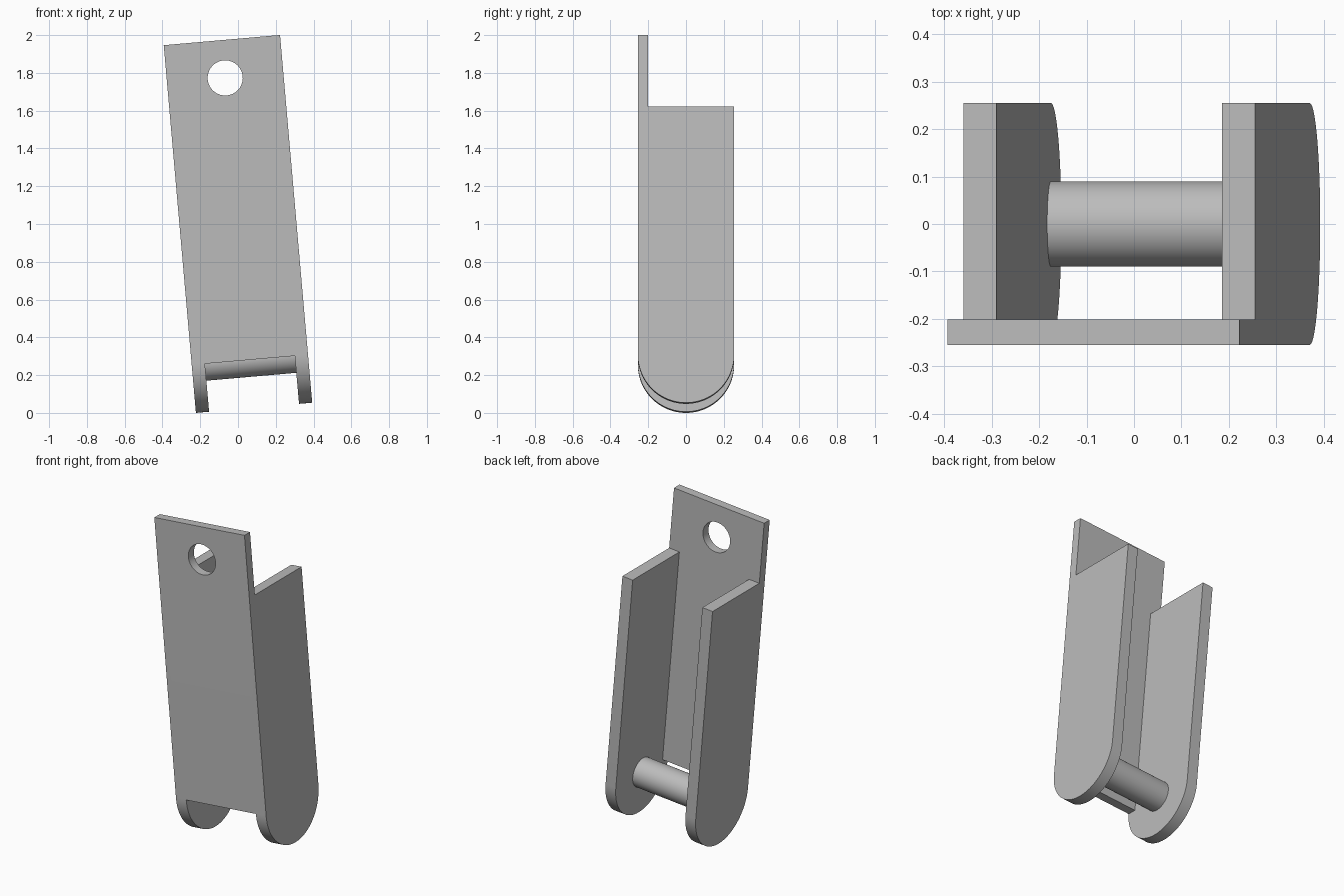
import bpy, bmesh, math
from mathutils import Matrix, Vector

cube = bpy.data.objects.get("Cube")
if cube:
    bpy.data.objects.remove(cube, do_unlink=True)

# Main sizes, in the bracket's own upright frame
HALF_W, DEPTH, WALL, PLATE = 0.309, 0.255, 0.07, 0.054
LENGTH, ARM_TOP, HOLE_Z = 1.954, 1.573, 1.753
TILT = Matrix.Translation((0.085, 0, 0.027)) @ Matrix.Rotation(math.radians(-5), 4, 'Y')

steel = bpy.data.materials.new("grey_steel")
steel.use_nodes = True
steel.diffuse_color = (0.5, 0.5, 0.5, 1)
steel.node_tree.nodes["Principled BSDF"].inputs["Base Color"].default_value = (0.5, 0.5, 0.5, 1)


def prism(name, outline, direction):
    """Extrude a flat outline along a direction into a solid."""
    bm = bmesh.new()
    face = bm.faces.new([bm.verts.new(p) for p in outline])
    ext = bmesh.ops.extrude_face_region(bm, geom=[face])
    moved = [v for v in ext["geom"] if isinstance(v, bmesh.types.BMVert)]
    bmesh.ops.translate(bm, verts=moved, vec=Vector(direction))
    bmesh.ops.recalc_face_normals(bm, faces=bm.faces)
    mesh = bpy.data.meshes.new(name)
    bm.to_mesh(mesh)
    bm.free()
    mesh.materials.append(steel)
    obj = bpy.data.objects.new(name, mesh)
    bpy.context.collection.objects.link(obj)
    return obj


def combine(target, other, operation):
    """Apply a boolean and remove the other solid."""
    bpy.context.view_layer.objects.active = target
    mod = target.modifiers.new("boolean", 'BOOLEAN')
    mod.operation, mod.solver, mod.object = operation, 'EXACT', other
    bpy.ops.object.modifier_apply(modifier=mod.name)
    bpy.data.objects.remove(other, do_unlink=True)


def arc(radius, start, end, steps):
    for i in range(steps + 1):
        a = start + (end - start) * i / steps
        yield radius * math.cos(a), radius * math.sin(a)


# Front plate with a hanging hole
front = -DEPTH
bracket = prism("bracket", [(-HALF_W, front, DEPTH), (HALF_W, front, DEPTH),
                            (HALF_W, front, LENGTH), (-HALF_W, front, LENGTH)], (0, PLATE, 0))
hole = prism("hole_cutter", [(x, front - PLATE, HOLE_Z + z) for x, z in
                             list(arc(0.093, 0, math.tau, 64))[:-1]], (0, PLATE * 3, 0))
combine(bracket, hole, 'DIFFERENCE')

# Side arms with rounded lower ends
for x in (-HALF_W, HALF_W - WALL):
    outline = [(x, y, DEPTH + z) for y, z in arc(DEPTH, math.pi, math.tau, 48)]
    outline += [(x, DEPTH, ARM_TOP), (x, -DEPTH, ARM_TOP)]
    combine(bracket, prism("side_arm", outline, (WALL, 0, 0)), 'UNION')

# Cross pin between the arms
inner = HALF_W - WALL
pin = prism("cross_pin", [(-inner, y, DEPTH + z) for y, z in
                          list(arc(0.09, 0, math.tau, 64))[:-1]], (inner * 2, 0, 0))

# Lean the whole assembly and keep sharp edges
for obj in (bracket, pin):
    obj.data.transform(TILT)
    bpy.ops.object.select_all(action='DESELECT')
    obj.select_set(True)
    bpy.context.view_layer.objects.active = obj
    bpy.ops.object.shade_smooth_by_angle(angle=math.radians(30))
